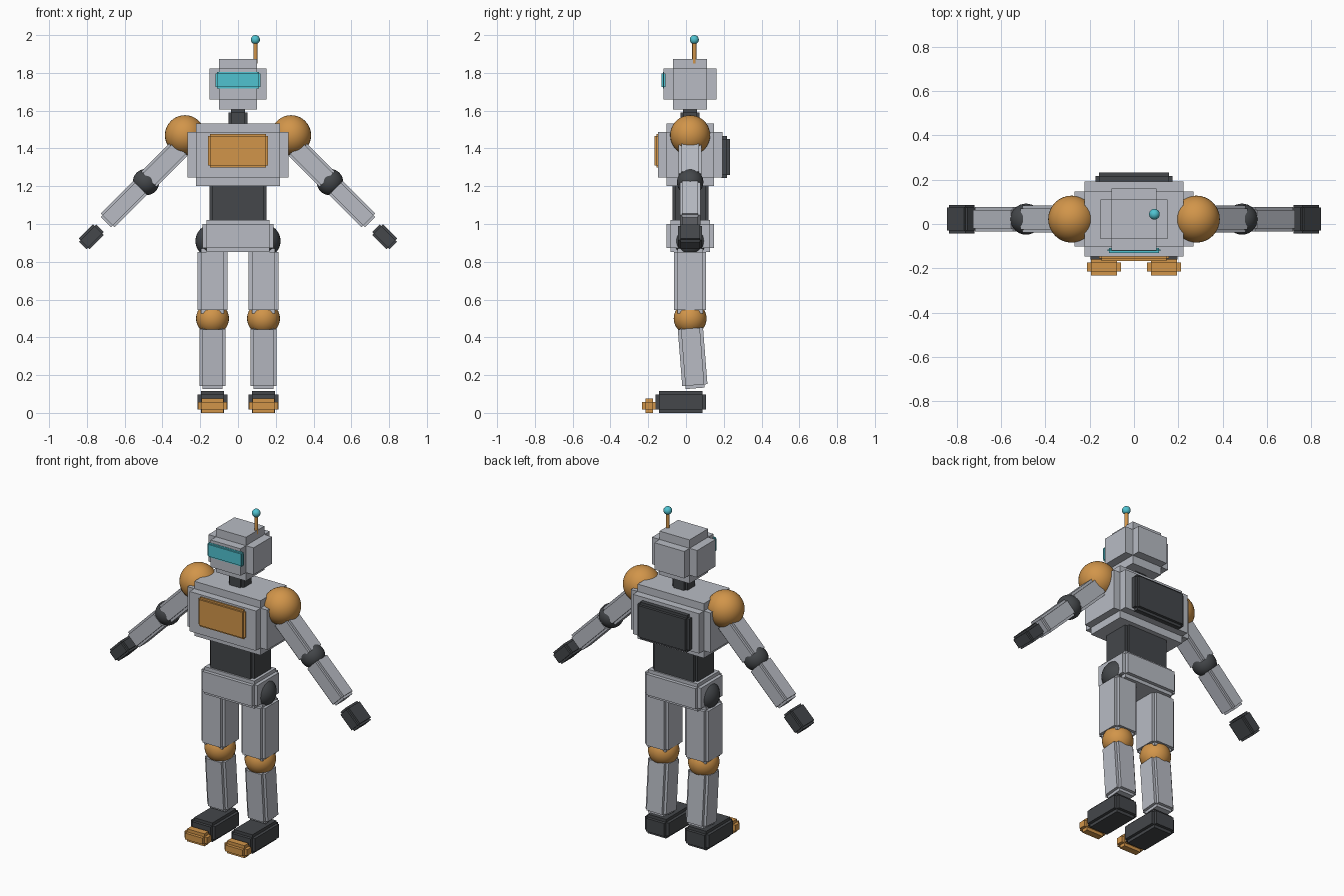
import bpy
import bmesh
import math
from mathutils import Matrix, Vector

cube = bpy.data.objects.get("Cube")
if cube:
    bpy.data.objects.remove(cube, do_unlink=True)


def material(name, rgb):
    mat = bpy.data.materials.new(name)
    mat.use_nodes = True
    mat.diffuse_color = (*rgb, 1)
    mat.node_tree.nodes["Principled BSDF"].inputs["Base Color"].default_value = (*rgb, 1)
    return mat


GREY = material("light grey shell", (0.48, 0.5, 0.55))
DARK = material("charcoal", (0.058, 0.063, 0.069))
ORANGE = material("orange", (0.64, 0.3, 0.068))
CYAN = material("cyan", (0.08, 0.54, 0.63))

MID_Y = 0.022  # depth of the body's centre plane


def finish(bm, name, mat, smooth=False):
    mesh = bpy.data.meshes.new(name)
    bmesh.ops.recalc_face_normals(bm, faces=bm.faces)
    for face in bm.faces:
        face.smooth = smooth
    bm.to_mesh(mesh)
    bm.free()
    mesh.materials.append(mat)
    obj = bpy.data.objects.new(name, mesh)
    bpy.context.collection.objects.link(obj)
    return obj


def block(name, mat, center, size, notch, rot=(0, 0, 0)):
    """Box with square-notched edges: a core whose six faces are pushed out."""
    bm = bmesh.new()
    core = [s - 2 * notch for s in size]
    bmesh.ops.create_cube(bm, size=1, matrix=Matrix.Diagonal((*core, 1)))
    plates = bmesh.ops.extrude_discrete_faces(bm, faces=bm.faces[:])["faces"]
    for face in plates:
        face.normal_update()
        bmesh.ops.translate(bm, verts=face.verts, vec=face.normal * notch)
    obj = finish(bm, name, mat)
    obj.location = center
    obj.rotation_euler = [math.radians(a) for a in rot]
    return obj


def span(name, mat, xs, ys, zs, notch):
    """Notched box given by its extents on each axis."""
    axes = (xs, ys, zs)
    return block(name, mat, [(a + b) / 2 for a, b in axes], [b - a for a, b in axes], notch)


def ball(name, mat, center, radius):
    bm = bmesh.new()
    bmesh.ops.create_uvsphere(bm, u_segments=32, v_segments=20, radius=radius)
    obj = finish(bm, name, mat, smooth=True)
    obj.location = center
    return obj


# Head, visor and neck
span("head", GREY, (-0.152, 0.152), (-0.119, 0.161), (1.607, 1.873), 0.051)
span("visor", CYAN, (-0.12, 0.12), (-0.13, -0.108), (1.717, 1.805), 0.008)
span("neck", DARK, (-0.05, 0.05), (-0.029, 0.071), (1.5, 1.605), 0.014)

# Antenna
bm = bmesh.new()
bmesh.ops.create_cone(bm, cap_ends=True, segments=16, radius1=0.011, radius2=0.011, depth=0.12)
rod = finish(bm, "antenna_rod", ORANGE, smooth=True)
rod.location = (0.092, 0.044, 1.91)
for poly in rod.data.polygons:
    poly.use_smooth = abs(poly.normal.z) < 0.5
ball("antenna_tip", CYAN, (0.092, 0.044, 1.976), 0.024)

# Torso
span("chest", GREY, (-0.268, 0.268), (-0.147, 0.192), (1.2, 1.532), 0.045)
span("chest_panel", ORANGE, (-0.158, 0.158), (-0.166, -0.135), (1.298, 1.476), 0.011)
span("back_panel", DARK, (-0.174, 0.174), (0.172, 0.233), (1.244, 1.467), 0.016)
span("abdomen", DARK, (-0.15, 0.15), (-0.072, 0.118), (1.0, 1.22), 0.016)
span("pelvis", GREY, (-0.188, 0.188), (-0.103, 0.147), (0.853, 1.02), 0.021)

ARM_DIR = Vector((1, 0, -1)).normalized()
ELBOW = Vector((0.487, MID_Y, 1.222))

for side, label in ((1, "left"), (-1, "right")):
    def part(name):
        return label + "_" + name

    def mirrored(p):
        return (side * p[0], p[1], p[2])

    def on_arm(distance):
        return mirrored(ELBOW + ARM_DIR * distance)

    # Arm
    tilt = (0, -45 * side, 0)
    ball(part("shoulder"), ORANGE, mirrored((0.281, MID_Y, 1.47)), 0.106)
    block(part("upper_arm"), GREY, on_arm(-0.138), (0.115, 0.122, 0.26), 0.014, tilt)
    ball(part("elbow"), DARK, mirrored(ELBOW), 0.07)
    block(part("forearm"), GREY, on_arm(0.165), (0.104, 0.11, 0.27), 0.013, tilt)
    block(part("hand"), DARK, on_arm(0.41), (0.08, 0.128, 0.13), 0.012, tilt)

    # Leg
    leg_x = 0.135 * side
    ball(part("hip"), DARK, (leg_x, MID_Y, 0.91), 0.09)
    block(part("thigh"), GREY, (leg_x, MID_Y, 0.698), (0.158, 0.17, 0.345), 0.018)
    ball(part("knee"), ORANGE, (leg_x, MID_Y, 0.5), 0.087)
    block(part("shin"), GREY, (leg_x, 0.035, 0.297), (0.138, 0.134, 0.335), 0.017, (4.5, 0, 0))
    block(part("foot"), DARK, (leg_x, -0.028, 0.058), (0.16, 0.266, 0.116), 0.018)
    block(part("toe"), ORANGE, (leg_x, -0.194, 0.038), (0.154, 0.078, 0.076), 0.019)
